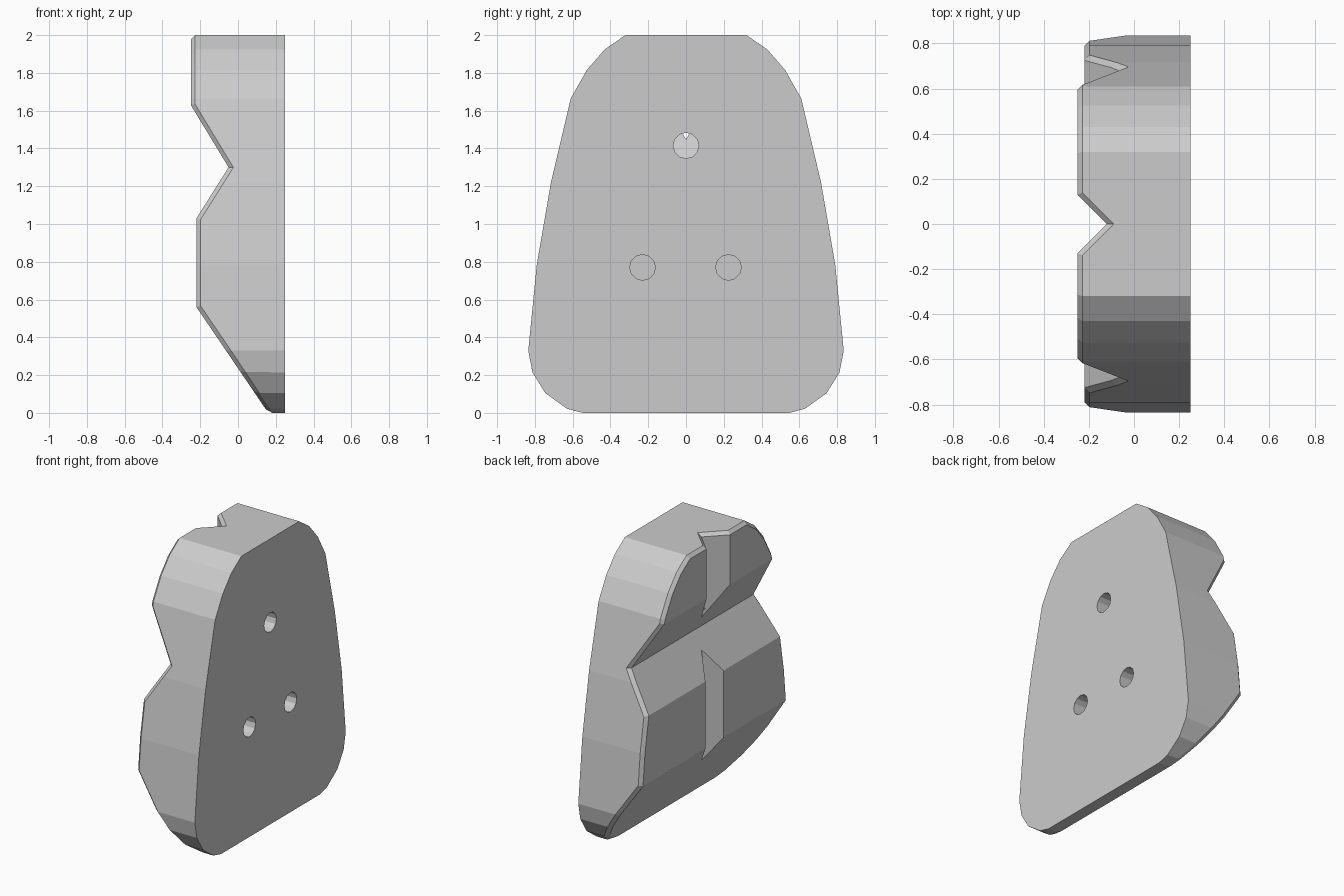
import bpy, bmesh, math
from mathutils import Vector

cube = bpy.data.objects.get("Cube")
if cube:
    bpy.data.objects.remove(cube, do_unlink=True)

grey = bpy.data.materials.new("light grey")
grey.use_nodes = True
COLOUR = (0.6, 0.6, 0.6, 1)
grey.diffuse_color = COLOUR
grey.node_tree.nodes["Principled BSDF"].inputs["Base Color"].default_value = COLOUR


def prism(name, ring, sweep):
    """Closed prism: a ring of points swept along a vector."""
    bm = bmesh.new()
    face = bm.faces.new([bm.verts.new(p) for p in ring])
    new = bmesh.ops.extrude_face_region(bm, geom=[face])["geom"]
    bmesh.ops.translate(bm, vec=sweep,
                        verts=[v for v in new if isinstance(v, bmesh.types.BMVert)])
    bmesh.ops.recalc_face_normals(bm, faces=bm.faces)
    mesh = bpy.data.meshes.new(name)
    bm.to_mesh(mesh)
    bm.free()
    mesh.materials.append(grey)
    ob = bpy.data.objects.new(name, mesh)
    bpy.context.collection.objects.link(ob)
    return ob


def boolean(target, cutter, operation):
    mod = target.modifiers.new("cut", 'BOOLEAN')
    mod.operation, mod.solver, mod.object = operation, 'EXACT', cutter
    bpy.context.view_layer.objects.active = target
    bpy.ops.object.modifier_apply(modifier=mod.name)
    bpy.data.objects.remove(cutter, do_unlink=True)


# Rounded trapezoid outline (half, as y and z)
BACK = 0.25
half = [(0.545, 0), (0.63, 0.022), (0.745, 0.105), (0.813, 0.215), (0.835, 0.33),
        (0.79, 0.785), (0.715, 1.22), (0.61, 1.665), (0.525, 1.815),
        (0.43, 1.925), (0.32, 2)]
outline = half + [(-y, z) for y, z in reversed(half)]
hold = prism("climbing_hold", [(BACK, y, z) for y, z in outline], (-0.6, 0, 0))

# Stepped front profile with a valley between the two blocks (x and z)
front = [(0.16, 0), (-0.22, 0.56), (-0.22, 1.03), (-0.05, 1.3), (-0.25, 1.63), (-0.25, 2)]
section = [(0.5, -0.1), (0.228, -0.1)] + front[1:-1] + [(-0.25, 2.1), (0.5, 2.1)]
boolean(hold, prism("profile", [(x, -1, z) for x, z in section], (0, 2, 0)), 'INTERSECT')

# Upright V groove down the middle of the front
groove = [(-0.12, 0), (-0.42, 0.3), (-0.42, -0.3)]
boolean(hold, prism("groove", [(x, y, -0.2) for x, y in groove], (0, 0, 2.5)), 'DIFFERENCE')


def front_x(z):
    for (x0, z0), (x1, z1) in zip(front, front[1:]):
        if z0 <= z <= z1:
            return x0 + (x1 - x0) * (z - z0) / (z1 - z0)


# Chamfer the rim where the front meets the sides
bm = bmesh.new()
bm.from_mesh(hold.data)
bmesh.ops.remove_doubles(bm, verts=bm.verts, dist=0.0005)
bm.normal_update()
rim = []
for e in bm.edges:
    if len(e.link_faces) == 2:
        a, b = sorted(f.normal.x for f in e.link_faces)
        if a < -0.3 and abs(b) < 0.05:
            rim.append(e)
bmesh.ops.bevel(bm, geom=rim, offset=0.022, segments=1, affect='EDGES',
                clamp_overlap=True)
bm.to_mesh(hold.data)
bm.free()

# Three deep blind bolt holes whose floors follow the front face
R, SIDES = 0.068, 12
for y, z in [(0, 1.415), (-0.23, 0.77), (0.225, 0.77)]:
    ring = [Vector((0.3, y + R * math.cos(math.tau * i / SIDES),
                    z + R * math.sin(math.tau * i / SIDES))) for i in range(SIDES)]
    bore = prism("bore", ring, (-0.3, 0, 0))
    for v in bore.data.vertices:
        if v.co.x < 0.1:
            v.co.x = front_x(v.co.z) + 0.02
    boolean(hold, bore, 'DIFFERENCE')

for p in hold.data.polygons:
    p.use_smooth = False
    p.material_index = 0
